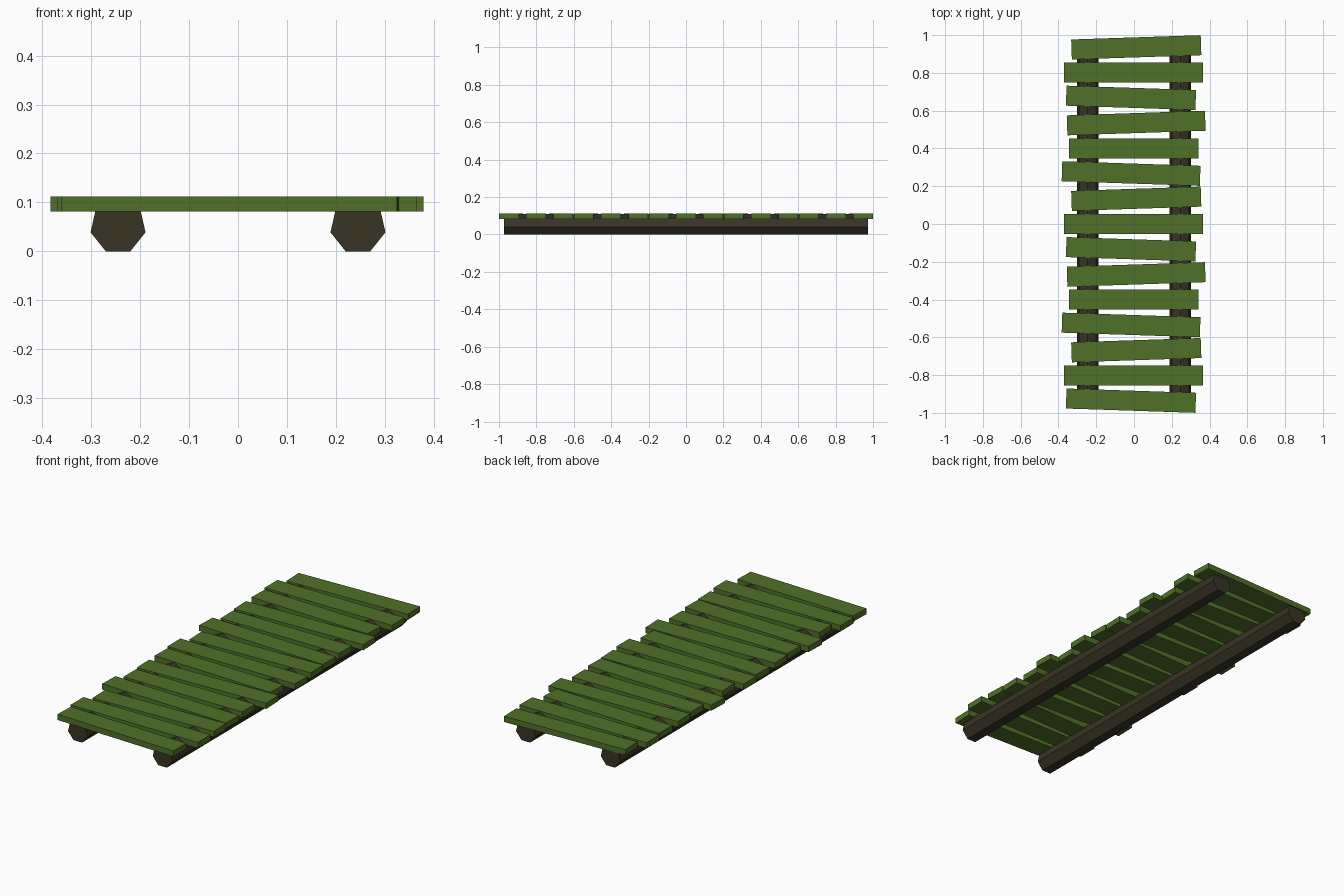
import bpy
from math import radians, pi

if "Cube" in bpy.data.objects:
    bpy.data.objects.remove(bpy.data.objects["Cube"])


def material(name, rgb):
    m = bpy.data.materials.new(name)
    m.diffuse_color = (*rgb, 1)
    m.use_nodes = True
    m.node_tree.nodes["Principled BSDF"].inputs["Base Color"].default_value = m.diffuse_color
    return m


plank_mat = material("mossy_green", (0.08, 0.165, 0.022))
log_mat = material("dark_wood", (0.04, 0.035, 0.018))

# Two seven-sided logs, flat side down, ridge up between the planks
R = 0.0576
for side, x in (("left", -0.245), ("right", 0.245)):
    bpy.ops.mesh.primitive_cylinder_add(
        vertices=7, radius=R, depth=1.948,
        location=(x, 0, R * 0.901), rotation=(pi / 2, 0, 0))
    log = bpy.context.object
    log.name = side + "_log"
    log.data.materials.append(log_mat)

# Fifteen planks, a repeating run of (length, x offset, tilt), back to front
PATTERN = [(0.686, 0.012, 1.9), (0.736, -0.002, 0), (0.686, -0.016, -1.9),
           (0.732, 0.0115, 1.9), (0.686, -0.002, 0), (0.732, -0.0155, -1.9)]
PITCH = 0.1336
for i in range(15):
    length, x, tilt = PATTERN[i % 6]
    bpy.ops.mesh.primitive_cube_add(
        size=1, location=(x, (7 - i) * PITCH, 0.097),
        rotation=(0, 0, radians(tilt)))
    plank = bpy.context.object
    plank.name = f"plank_{i + 1:02d}"
    plank.scale = (length, 0.106, 0.030)
    plank.data.materials.append(plank_mat)
